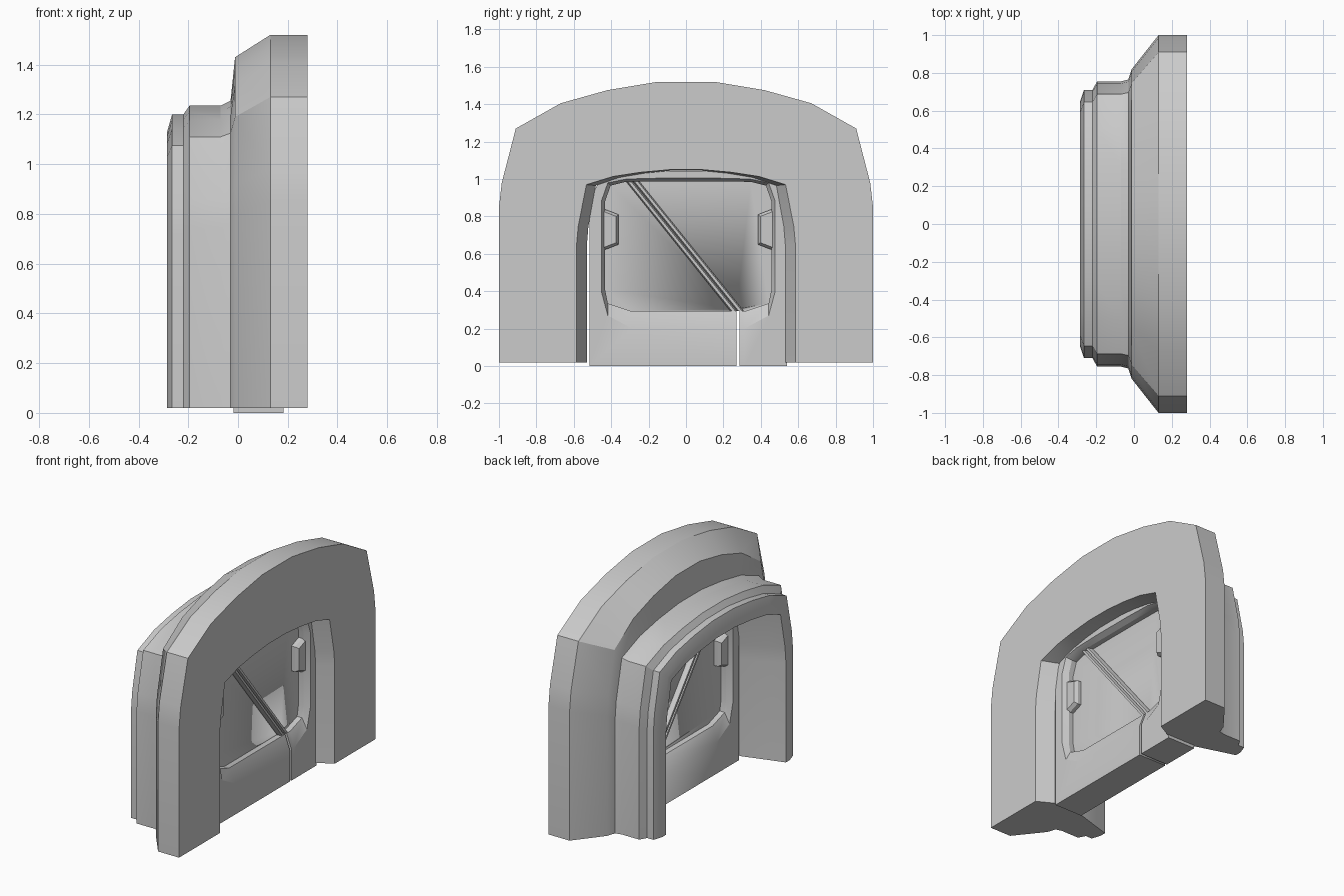
import bpy, bmesh, math

if "Cube" in bpy.data.objects:
    bpy.data.objects.remove(bpy.data.objects["Cube"])

def finish(name, bm, angle=25):
    bmesh.ops.recalc_face_normals(bm, faces=bm.faces)
    me = bpy.data.meshes.new(name)
    bm.to_mesh(me)
    bm.free()
    ob = bpy.data.objects.new(name, me)
    bpy.context.collection.objects.link(ob)
    bpy.ops.object.select_all(action='DESELECT')
    ob.select_set(True)
    bpy.context.view_layer.objects.active = ob
    bpy.ops.object.shade_smooth_by_angle(angle=math.radians(angle))
    return ob

def loft(name, rings, wrap=False, angle=25):
    """Bridge point rings. wrap=False: closed rings with end caps;
    wrap=True: open paths whose sequence closes on itself, feet capped."""
    bm = bmesh.new()
    V = [[bm.verts.new(p) for p in r] for r in rings]
    n, m = len(V[0]), len(V)
    for i in range(m if wrap else m - 1):
        a, b = V[i], V[(i + 1) % m]
        for j in range(n - 1 if wrap else n):
            k = (j + 1) % n
            bm.faces.new((a[j], a[k], b[k], b[j]))
    if wrap:
        bm.faces.new([r[0] for r in V])
        bm.faces.new([r[-1] for r in V])
    else:
        bm.faces.new(V[0])
        bm.faces.new(V[-1])
    return finish(name, bm, angle)

def mirrored(x, half, cy=0.0):
    return ([(x, cy - y, z) for y, z in half] +
            [(x, cy + y, z) for y, z in reversed(half)])

# Arched surround: one arch outline resized along the depth
ARCH = [(1, 0), (1, .85), (.985, .98), (.91, 1.27), (.67, 1.405), (.42, 1.475), (.15, 1.52)]

def arch(x, w, top, shoulder):
    half = []
    for y, z in ARCH:
        if z <= 1.27:
            z = max(.02, z * shoulder / 1.27)
        else:
            z = shoulder + (z - 1.27) / .25 * (top - shoulder)
        half.append((y * w, z))
    return mirrored(x, half)

sections = [
    # outer skin, room side to stepped side
    (.28, 1, 1.52, 1.27), (.13, 1, 1.52, 1.27), (-.012, .82, 1.43, 1.19),
    (-.03, .765, 1.255, 1.125), (-.07, .755, 1.235, 1.11), (-.195, .755, 1.235, 1.11),
    (-.22, .71, 1.2, 1.075), (-.265, .71, 1.2, 1.075), (-.285, .65, 1.13, 1.03),
    # inner opening
    (-.285, .61, 1.09, .995), (-.2, .585, 1.07, .98), (-.02, .53, 1.045, .965),
    (.18, .53, 1.045, .965), (.28, .585, 1.05, .97)]
loft("arched_surround", [arch(*s) for s in sections], wrap=True)

# Door slab with a framed recess on both faces
CY, CX = .012, .082
outline = [(.3, 0), (.527, 0), (.527, .8), (.522, .9), (.485, .97), (.36, 1.02), (.14, 1.043)]
lip = [(.3, .2), (.43, .27), (.465, .4), (.465, .88), (.43, .98), (.33, 1.0), (.14, 1.005)]
window = [(.31, .295), (.43, .335), (.445, .41), (.445, .88), (.415, .965), (.335, .985), (.14, .987)]
side = [(window, .03), (window, .065), (lip, .1), (outline, .1)]
rings = ([mirrored(CX + d, h, CY) for h, d in side] +
         [mirrored(CX - d, h, CY) for h, d in reversed(side)])
door = loft("door_slab", rings)

# Narrow slot where the two door halves meet below the window
bm = bmesh.new()
bmesh.ops.create_cube(bm, size=1)
for v in bm.verts:
    v.co = (CX + v.co.x * .4, .277 + v.co.y * .016, .14 + v.co.z * .33)
cutter = finish("slot_cutter", bm)
cutter.hide_render = True
cutter.hide_viewport = True
mod = door.modifiers.new("slot", 'BOOLEAN')
mod.object = cutter
mod.operation = 'DIFFERENCE'
mod.solver = 'EXACT'

# Diagonal seam rails across the window, two per face
for face in (1, -1):
    for k, off in enumerate((-.018, .018)):
        prof = [(-.018, .025), (-.018, .04), (-.009, .062), (.009, .062), (.018, .04), (.018, .025)]
        ends = [[(CX + face * d, y + off + o, z) for o, d in prof]
                for y, z in ((-.285, .987), (.272, .295))]
        loft(f"seam_rail_{k + 1}_{'room' if face > 0 else 'outer'}", ends, angle=10)

# Latch blocks on either edge of the window
for s, label in ((-1, "left"), (1, "right")):
    big = [(.45, .62), (.373, .65), (.373, .81), (.45, .84)]
    small = [(.45, .635), (.385, .66), (.385, .80), (.45, .825)]
    rr = [[(CX + d, CY + s * y, z) for y, z in p]
          for p, d in ((small, -.075), (big, -.055), (big, .055), (small, .075))]
    loft("latch_block_" + label, rr, angle=10)
